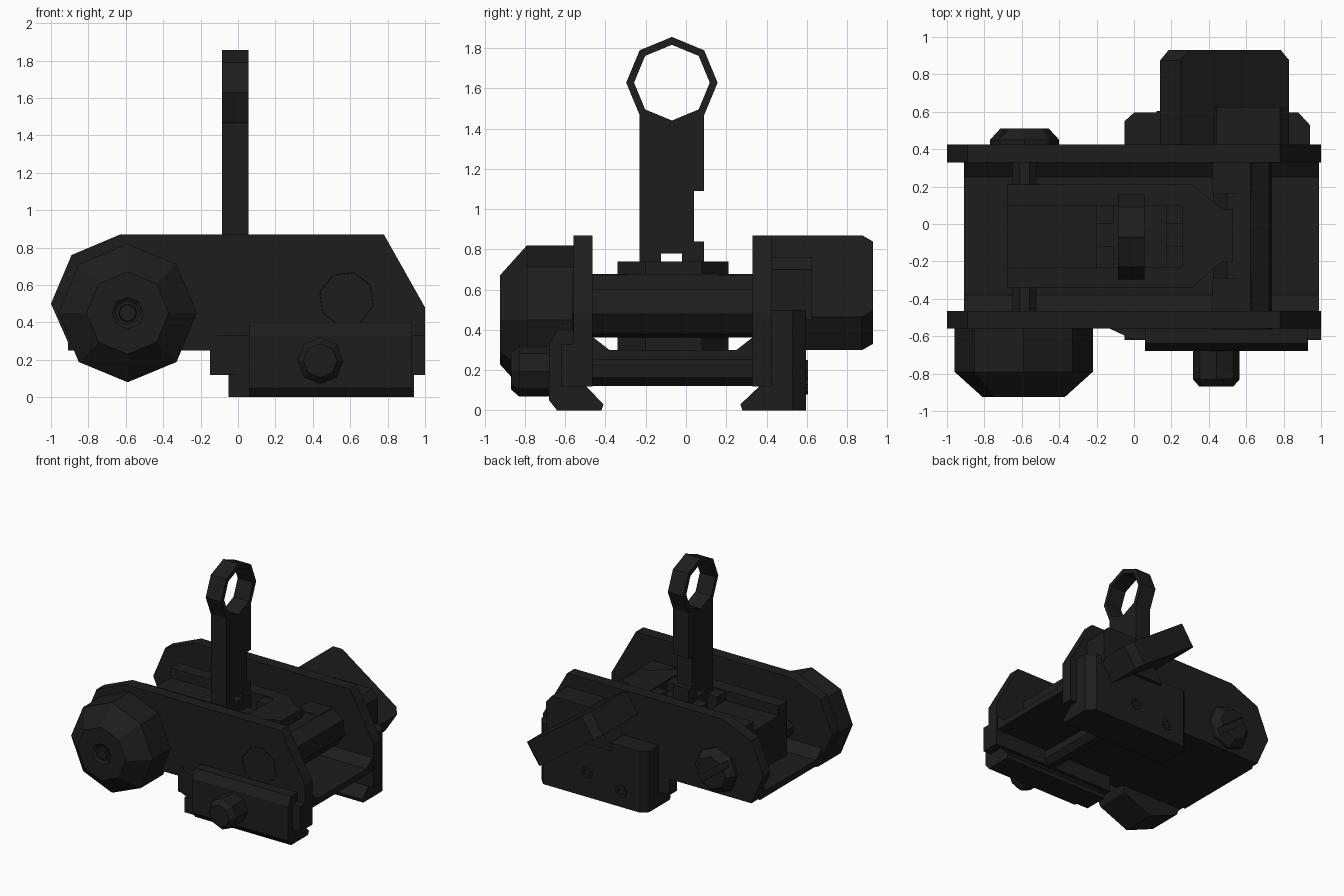
import bpy, bmesh, math
from mathutils import Vector

if "Cube" in bpy.data.objects:
    bpy.data.objects.remove(bpy.data.objects["Cube"])

black = bpy.data.materials.new("matte black")
black.diffuse_color = (0.0125, 0.0125, 0.0125, 1)
black.use_nodes = True
black.node_tree.nodes["Principled BSDF"].inputs["Base Color"].default_value = black.diffuse_color


def place(axis, u, v, t):
    """Map a 2D section point plus a depth along an axis to 3D."""
    return {"x": (t, u, v), "y": (u, t, v), "z": (u, v, t)}[axis]


def finish(name, bm):
    bmesh.ops.recalc_face_normals(bm, faces=bm.faces)
    mesh = bpy.data.meshes.new(name)
    bm.to_mesh(mesh)
    bm.free()
    mesh.materials.append(black)
    ob = bpy.data.objects.new(name, mesh)
    bpy.context.collection.objects.link(ob)
    return ob


def loft(name, axis, rings):
    """Join (depth, points) sections into a closed solid."""
    bm = bmesh.new()
    rows = [[bm.verts.new(place(axis, u, v, t)) for u, v in pts] for t, pts in rings]
    n = len(rows[0])
    for a, b in zip(rows, rows[1:]):
        for i in range(n):
            bm.faces.new((a[i], a[(i + 1) % n], b[(i + 1) % n], b[i]))
    bm.faces.new(rows[0])
    bm.faces.new(rows[-1])
    return finish(name, bm)


def prism(name, axis, pts, a, b):
    return loft(name, axis, [(a, pts), (b, pts)])


def box(name, x, y, z):
    return prism(name, "z", [(x[0], y[0]), (x[1], y[0]), (x[1], y[1]), (x[0], y[1])], *z)


def ngon(cx, cz, r, phase=0, n=8):
    return [(cx + r * math.cos(math.radians(phase) + math.tau * i / n),
             cz + r * math.sin(math.radians(phase) + math.tau * i / n)) for i in range(n)]


def turned(name, cx, cz, steps, phase=0):
    """Eight-sided turned part along y from (y, radius) steps."""
    return loft(name, "y", [(y, ngon(cx, cz, r, phase)) for y, r in steps])


def cut(ob, cutter):
    mod = ob.modifiers.new("cut", "BOOLEAN")
    mod.operation = "DIFFERENCE"
    mod.solver = "EXACT"
    mod.object = cutter
    cutter.hide_render = True
    cutter.hide_set(True)


# Side plates
plate = [(-1, .5), (-.89, .76), (-.63, .87), (.78, .87), (1, .48),
         (1, .12), (-.15, .12), (-.15, .25), (-.89, .25)]
prism("front_side_plate", "y", plate, -.56, -.465)
prism("back_side_plate", "y", plate, .33, .425)

# Channel floor between the plates, open underneath, with a cross bolt
prism("channel_floor", "x", [(-.47, .25), (-.47, .37), (-.38, .3), (.25, .3),
                             (.34, .37), (.34, .25)], -.91, .99)
turned("cross_bolt", .44, .195, [(-.55, .08), (.42, .08)], 22.5)
prism("front_flange", "z", [(-.15, -.55), (0, -.62), (1, -.62), (1, -.55)], .12, .33)

# Front rail clamp with dovetail lip
prism("front_clamp", "x", [(-.68, .05), (-.68, .33), (-.64, .4), (-.55, .4),
                           (-.55, 0), (-.64, 0)], .06, .93)
prism("front_rail_lip", "x", [(-.62, 0), (-.42, 0), (-.41, .03), (-.5, .125), (-.62, .125)], -.05, .93)
turned("front_clamp_bolt", .44, .195, [(-.6, .125), (-.83, .125), (-.87, .09)])

# Back rail clamp, raised boss and bolts
prism("back_rail_lip", "x", [(.28, 0), (.5, 0), (.5, .125), (.37, .125), (.27, .03)], -.05, .94)
prism("back_clamp", "z", [(-.05, .42), (-.05, .55), (0, .595), (.88, .595), (.94, .53), (.94, .42)], 0, .5)
prism("back_boss", "y", [(.24, .45), (.44, .76), (.78, .76), (.83, .7), (.83, .45)], .42, .625)
for i, (x, z) in enumerate([(.48, .2), (.17, .13)]):
    turned(f"back_clamp_bolt_{i + 1}", x, z, [(.56, .05), (.605, .05), (.605, .03), (.59, .025)])

# Slanted locking lever, ends chamfered on the outer side
top_a, top_b = Vector((.25, .87)), Vector((.83, .465))
low_a, low_b = Vector((.14, .705)), Vector((.72, .3))
inset = (top_b - top_a).normalized() * .055
bar = [top_a, top_b, low_b, low_a]
tip = [top_a + inset, top_b - inset, low_b - inset, low_a + inset]
loft("locking_lever", "y", [(.42, bar), (.875, bar), (.93, tip)])

# Adjustment knob with dimpled face
turned("adjustment_knob", -.59, .45, [(-.5, .37), (-.79, .37), (-.925, .22), (-.925, .085),
                                      (-.91, .065), (-.91, .05), (-.925, .045)])

# Slotted screw on the back
screw = turned("back_screw", -.585, .45, [(.4, .185), (.45, .185), (.51, .13)])
d, n = Vector((.8, -.6)) * .25, Vector((.6, .8)) * .025
c = Vector((-.585, .45))
cut(screw, prism("screw_slot_cutter", "y", [c + d + n, c - d + n, c - d - n, c + d - n], .47, .6))

# Pivot rod with its head, collars and the thin axle
turned("pivot_rod", .58, .52, [(-.48, .163), (.35, .163)], -15)
turned("pivot_rod_head", .58, .525, [(-.54, .165), (-.565, .165), (-.565, .148), (-.562, .146)], -15)
for name, y in (("front_collar", (-.47, -.29)), ("back_collar", (.16, .34))):
    box(name, (.42, .63), y, (.4, .675))
turned("thin_axle", -.585, .45, [(-.48, .07), (.35, .07)], 22.5)

# Carrier block with a long open groove and a deeper pocket for the post
carrier = prism("carrier_block", "z", [(-.68, -.34), (.31, -.34), (.47, -.2), (.53, -.2),
                                       (.53, .08), (.47, .08), (.31, .21), (-.68, .21)], .29, .74)
cut(carrier, box("carrier_groove_cutter", (-.8, .26), (-.23, .1), (.66, .9)))
cut(carrier, box("carrier_pocket_cutter", (-.2, .17), (-.229, .099), (.56, .8)))

# Toothed cheeks either side of the post
for side, x in (("left", (-.2, -.11)), ("right", (.17, .26))):
    box(side + "_front_tooth", x, (-.23, -.12), (.55, .73))
    box(side + "_back_tooth", x, (0, .1), (.55, .73))

# Sight post, notched on its back edge and open at the foot
X = (-.085, .055)
prism("sight_post", "x", [(-.23, .55), (-.125, .55), (-.125, .78), (-.02, .78), (-.02, .55),
                          (.09, .55), (.09, .84), (.04, .84), (.04, 1.09), (.09, 1.09),
                          (.09, 1.475), (-.07, 1.42), (-.23, 1.475)], *X)
box("post_foot", X, (-.23, .09), (.55, .735))

# Eight-sided aperture ring
bm = bmesh.new()
rows = [[bm.verts.new((x, u, v)) for u, v in ngon(-.07, 1.628, r, 90)]
        for x, r in ((X[0], .227), (X[1], .227), (X[1], .188), (X[0], .188))]
for k in range(4):
    a, b = rows[k], rows[(k + 1) % 4]
    for i in range(8):
        j = (i + 1) % 8
        bm.faces.new((a[i], a[j], b[j], b[i]))
finish("aperture_ring", bm)
